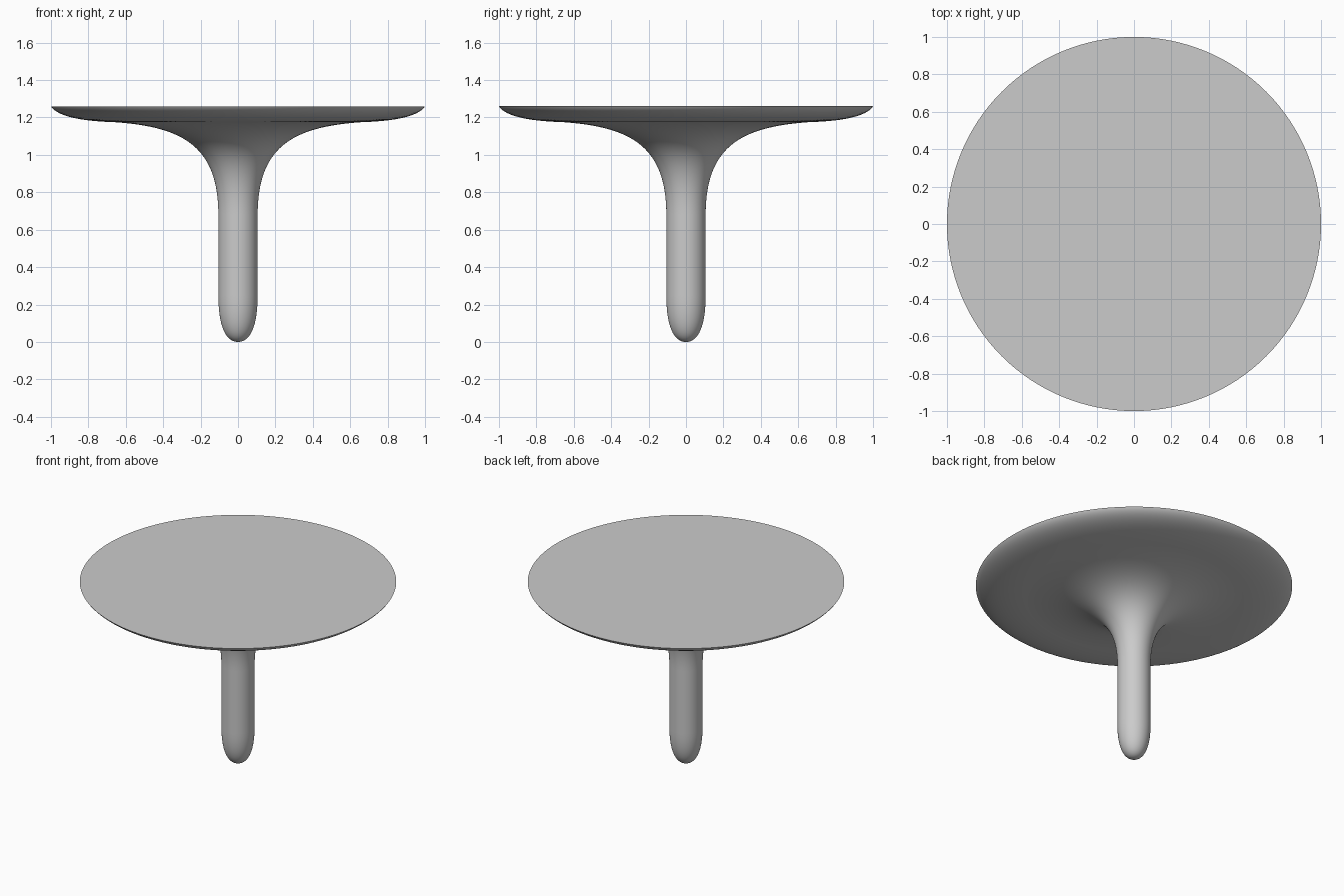
import bpy
import bmesh
import math
from mathutils import Vector
from mathutils.geometry import interpolate_bezier

cube = bpy.data.objects.get("Cube")
if cube:
    bpy.data.objects.remove(cube, do_unlink=True)

SEGMENTS = 128


def make_material(name, colour):
    mat = bpy.data.materials.new(name)
    mat.use_nodes = True
    mat.diffuse_color = colour
    mat.node_tree.nodes["Principled BSDF"].inputs["Base Color"].default_value = colour
    return mat


def bezier(p0, p1, p2, p3, count):
    """Points along a curve in the radius/height plane."""
    return interpolate_bezier(*(Vector((r, 0, z)) for r, z in (p0, p1, p2, p3)), count)


def lathe(name, profile, mat):
    """Revolve a profile around the z axis."""
    bm = bmesh.new()
    verts = [bm.verts.new(p) for p in profile]
    edges = [bm.edges.new(pair) for pair in zip(verts, verts[1:])]
    bmesh.ops.spin(bm, geom=verts + edges, cent=(0, 0, 0), axis=(0, 0, 1),
                   angle=math.tau, steps=SEGMENTS, use_duplicate=False)
    bmesh.ops.remove_doubles(bm, verts=bm.verts, dist=0.0001)
    bmesh.ops.recalc_face_normals(bm, faces=bm.faces)
    mesh = bpy.data.meshes.new(name)
    bm.to_mesh(mesh)
    bm.free()
    mesh.materials.append(mat)
    obj = bpy.data.objects.new(name, mesh)
    bpy.context.collection.objects.link(obj)
    bpy.ops.object.select_all(action='DESELECT')
    obj.select_set(True)
    bpy.context.view_layer.objects.active = obj
    bpy.ops.object.shade_smooth_by_angle(angle=math.radians(40))
    return obj


grey = make_material("light grey", (0.6, 0.6, 0.6, 1))

# Rounded foot, straight stem, flared neck and upturned rim
foot = bezier((0, 0), (0.06, 0), (0.105, 0.07), (0.105, 0.25), 16)
neck = bezier((0.105, 0.68), (0.105, 1.05), (0.3, 1.15), (0.66, 1.175), 32)
rim = bezier((0.66, 1.175), (0.85, 1.18), (0.97, 1.21), (1, 1.26), 20)

# Flat top closes the profile at the centre
top_centre = [Vector((0, 0, 1.26))]
lathe("pedestal_table", foot + neck + rim[1:] + top_centre, grey)
